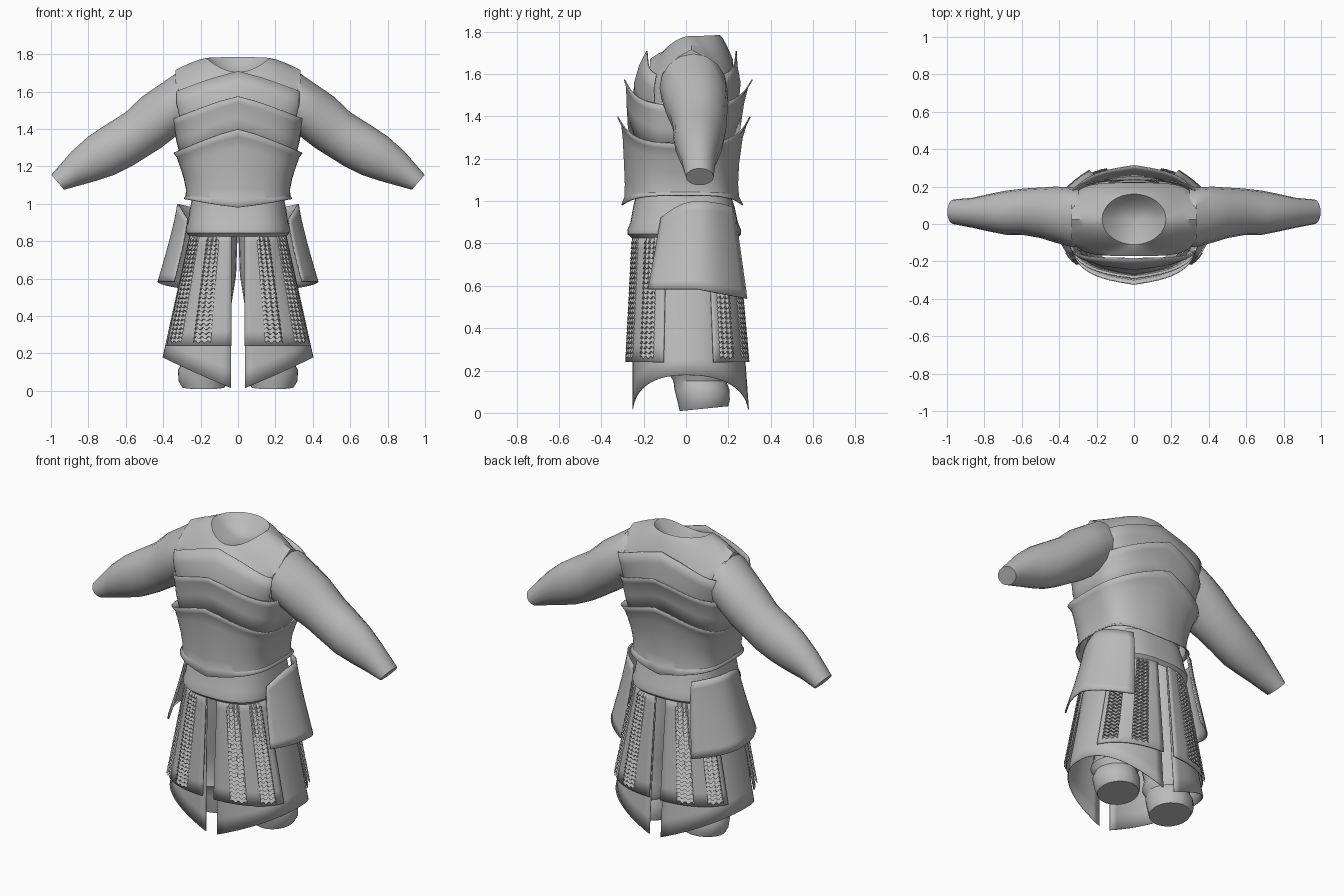
import bpy, bmesh
from math import sin, cos, pi, radians, asin

if "Cube" in bpy.data.objects:
    bpy.data.objects.remove(bpy.data.objects["Cube"])

grey = bpy.data.materials.new("plain_grey")
grey.use_nodes = True
grey.diffuse_color = (0.5, 0.5, 0.5, 1)
grey.node_tree.nodes["Principled BSDF"].inputs["Base Color"].default_value = (0.5, 0.5, 0.5, 1)


def loft(name, rows, closed=True, cap_end=False, mirror=False, thick=0, angle=35):
    """Skin a list of equal-length point rows into one smooth object."""
    bm = bmesh.new()
    grid = [[bm.verts.new(p) for p in row] for row in rows]
    n = len(grid[0])
    for r0, r1 in zip(grid, grid[1:]):
        for i in range(n if closed else n - 1):
            j = (i + 1) % n
            bm.faces.new((r0[i], r0[j], r1[j], r1[i]))
    if cap_end:
        bm.faces.new(grid[-1])
    bmesh.ops.recalc_face_normals(bm, faces=bm.faces)
    mesh = bpy.data.meshes.new(name)
    bm.to_mesh(mesh)
    bm.free()
    ob = bpy.data.objects.new(name, mesh)
    bpy.context.collection.objects.link(ob)
    mesh.materials.append(grey)
    bpy.ops.object.select_all(action='DESELECT')
    ob.select_set(True)
    bpy.context.view_layer.objects.active = ob
    bpy.ops.object.shade_smooth_by_angle(angle=radians(angle))
    if mirror:
        ob.modifiers.new("mirror", 'MIRROR').use_mirror_merge = False
    if thick:
        ob.modifiers.new("thickness", 'SOLIDIFY').thickness = thick


def spow(v, p):
    return abs(v) ** p * (1 if v >= 0 else -1)


def mix(a, b, t):
    return a + (b - a) * t


def span(a, b, n):
    return [mix(a, b, i / (n - 1)) for i in range(n)]


def section(angles, z, rx, front, back, p=0.75, drop=0.0, keel=0.0):
    """Squarish body outline; angle 0 is the front, drop lowers the sides."""
    pts = []
    for a in angles:
        s, c = spow(sin(a), p), spow(cos(a), p)
        y = -(front if c > 0 else back) * c * (1 - keel * abs(s))
        pts.append((rx * s, y, z - drop * abs(s) ** 1.2))
    return pts


around = [2 * pi * i / 64 for i in range(64)]

# Torso core with a dished neck opening and broad shoulders
core = [section(around, z, rx, f, b) for z, rx, f, b in
        [(0.9, .24, .21, .19), (1.2, .26, .22, .2), (1.45, .285, .23, .225)]]
loft("torso", core)


def yoke_ring(t):
    pts = []
    for a in around:
        s, c = sin(a), cos(a)
        nx, ny = .17 * s, .025 - .135 * c
        nz = 1.78 + (-.075 * c ** 2 if c > 0 else .005 * c ** 2)
        ox, oy = .335 * spow(s, .5), .025 - .196 * spow(c, .5)
        oz = 1.715 - .125 * abs(sin(2 * a)) ** .8 - .045 * abs(c) ** 4
        pts.append((mix(nx, ox, t), mix(ny, oy, t), mix(nz, oz, t ** 1.3)))
    return pts


base = [(x * .97, y, 1.42 if abs(x) < .31 else 1.5) for x, y, z in yoke_ring(1)]
loft("shoulder_yoke", [base] + [yoke_ring(t) for t in (1, .8, .6, .4, .2, 0)], angle=45)
rim = yoke_ring(0)
dish = [[(x * k, .025 + (y - .025) * k, mix(1.69, z, k ** 2)) for x, y, z in rim]
        for k in (1, .75, .5, .25, .02)]
loft("neck_dish", dish, cap_end=True)


# Overlapping keeled breast and back plates with flared upper lips
def plate(name, rows, angles=around, closed=True):
    grid = [section(angles, z, rx, f, b, p, d, keel) for z, rx, f, b, d, p, keel in rows]
    loft(name, grid, closed=closed, thick=.006, angle=25)


chest_rows = [(1.71, .347, .187, .24, .115, .35, .04), (1.64, .347, .222, .243, .115, .4, .1),
              (1.56, .335, .245, .258, .115, .5, .15), (1.47, .305, .25, .25, .11, .6, .17)]
wide = radians(60)
plate("upper_breastplate", chest_rows, span(-wide, wide, 31), False)
plate("upper_backplate", chest_rows, span(pi - wide, pi + wide, 31), False)
wrap = (.58, .17)
plate("middle_plate", [r + wrap for r in [
    (1.575, .345, .288, .31, .12), (1.54, .336, .277, .288, .12),
    (1.46, .325, .275, .268, .12), (1.34, .295, .268, .25, .12)]])
plate("waist_plate", [r + wrap for r in [
    (1.40, .34, .32, .3, .125), (1.36, .322, .3, .28, .11), (1.3, .308, .293, .262, .09),
    (1.18, .285, .287, .245, .04), (1.08, .273, .283, .24, 0), (1.02, .274, .285, .245, -.02),
    (.98, .286, .3, .265, -.045)]])

# Rolled sash around the waist
loft("sash", [section(around, z, rx, f, b, .75) for z, rx, f, b in
              [(1.03, .245, .235, .21), (.97, .258, .25, .23), (.9, .268, .262, .245),
               (.865, .278, .277, .26), (.845, .276, .277, .26), (.825, .258, .255, .24)]])

# Arms: elliptical rings between an upper and a lower outline point
arm = []
for xt, zt, xb, zb, yc, ry in [
        (.25, 1.68, .22, 1.42, .03, .14), (.335, 1.695, .32, 1.37, .035, .16),
        (.43, 1.63, .41, 1.30, .05, .15), (.51, 1.575, .49, 1.25, .06, .135),
        (.60, 1.49, .57, 1.20, .065, .125), (.71, 1.42, .66, 1.155, .06, .118),
        (.80, 1.36, .75, 1.125, .06, .1), (.89, 1.28, .84, 1.1, .06, .08),
        (.998, 1.155, .93, 1.075, .065, .066)]:
    arm.append([(mix(xb, xt, .5 + .5 * cos(a)), yc + ry * sin(a), mix(zb, zt, .5 + .5 * cos(a)))
                for a in around[::4]])
loft("arm", arm, cap_end=True, mirror=True)

# Trouser legs, bunched at the ankle and cut flat
leg = []
for z, xc, yc, rx, ry in [(.9, .12, 0, .12, .17), (.62, .145, .02, .135, .17),
                          (.4, .165, .05, .12, .14), (.24, .18, .06, .115, .13),
                          (.19, .185, .06, .13, .145), (.15, .185, .065, .115, .125),
                          (.11, .19, .075, .132, .13), (.05, .19, .085, .128, .122),
                          (.02, .185, .085, .115, .115)]:
    leg.append([(xc + rx * sin(a), yc + ry * cos(a), z + .1 * ry * cos(a) * (z < .1))
                for a in around[::3]])
loft("leg", leg, cap_end=True, mirror=True)


# Skirt: all layers share one flaring surface
def skirt_point(a, z, off=0.0):
    t = (.85 - z) / .61
    rx, f, b = .265 + .135 * t + off, .255 + .032 * t + off, .245 + .055 * t + off
    c = cos(a)
    return rx * spow(sin(a), .85), -(f if c > 0 else b) * spow(c, .85), z


def slit_angle(z, gap=.036):
    rx = .265 + .135 * (.85 - z) / .61
    return asin((gap / rx) ** (1 / .85))


# Underskirt hangs closer to the legs and drops to points beside the slits
under = []
for v in span(0, 1, 10):
    row = []
    for u in span(0, 1, 33):
        a0 = slit_angle(mix(.86, .15, v))
        a = mix(a0, pi - a0, u)
        hem = .175 * abs(skirt_point(a, .2)[0]) / .4
        x, y, z = skirt_point(a, mix(.86, hem, v), -.01)
        row.append((x, y * mix(1, .88 if y < 0 else .96, v), z))
    under.append(row)
loft("underskirt", under, closed=False, mirror=True, thick=.004)

for side, end in (("front", 72), ("back", 68)):
    def facing(a, s=side):
        return a if s == "front" else pi - a

    panel = [[skirt_point(facing(a), z) for a in span(slit_angle(z), radians(end), 17)]
             for z in span(.86, .24, 9)]
    loft(side + "_skirt_panel", panel, closed=False, mirror=True, thick=.005)

    # Scale strips: sawtooth rows with zigzag edges
    for k, (mid, half) in enumerate(((25, 7.5), (54, 8))):
        rows = []
        levels = span(.82, .255, 25)
        for z0, z1 in zip(levels, levels[1:]):
            for z, off in ((z0, .002), (z1 + .002, .013)):
                rows.append([skirt_point(facing(radians(mid + half * u)), z + .01 * (i % 4 in (1, 2)), off)
                             for i, u in enumerate(span(-1, 1, 12))])
        loft(f"{side}_scale_strip_{k + 1}", rows, closed=False, mirror=True, angle=30)

# Hip guards: flaps hanging from the waist, wrapping round to the back
guard = []
for v in span(0, 1, 11):
    row = []
    for u in span(-1, 1, 19):
        top = 1.0 - (.08 if u < 0 else .03) * u * u
        low = .585 - (.045 * u if u > 0 else 0)
        y = .055 + u * mix(.175, .235, v)
        bow = mix(.05, .085, v) if u < 0 else mix(.13, .19, v)
        row.append((mix(.325, .43, v ** 1.2) - bow * u * u, y, mix(top, low, v)))
    guard.append(row)
loft("hip_guard", guard, closed=False, mirror=True, thick=.008)
